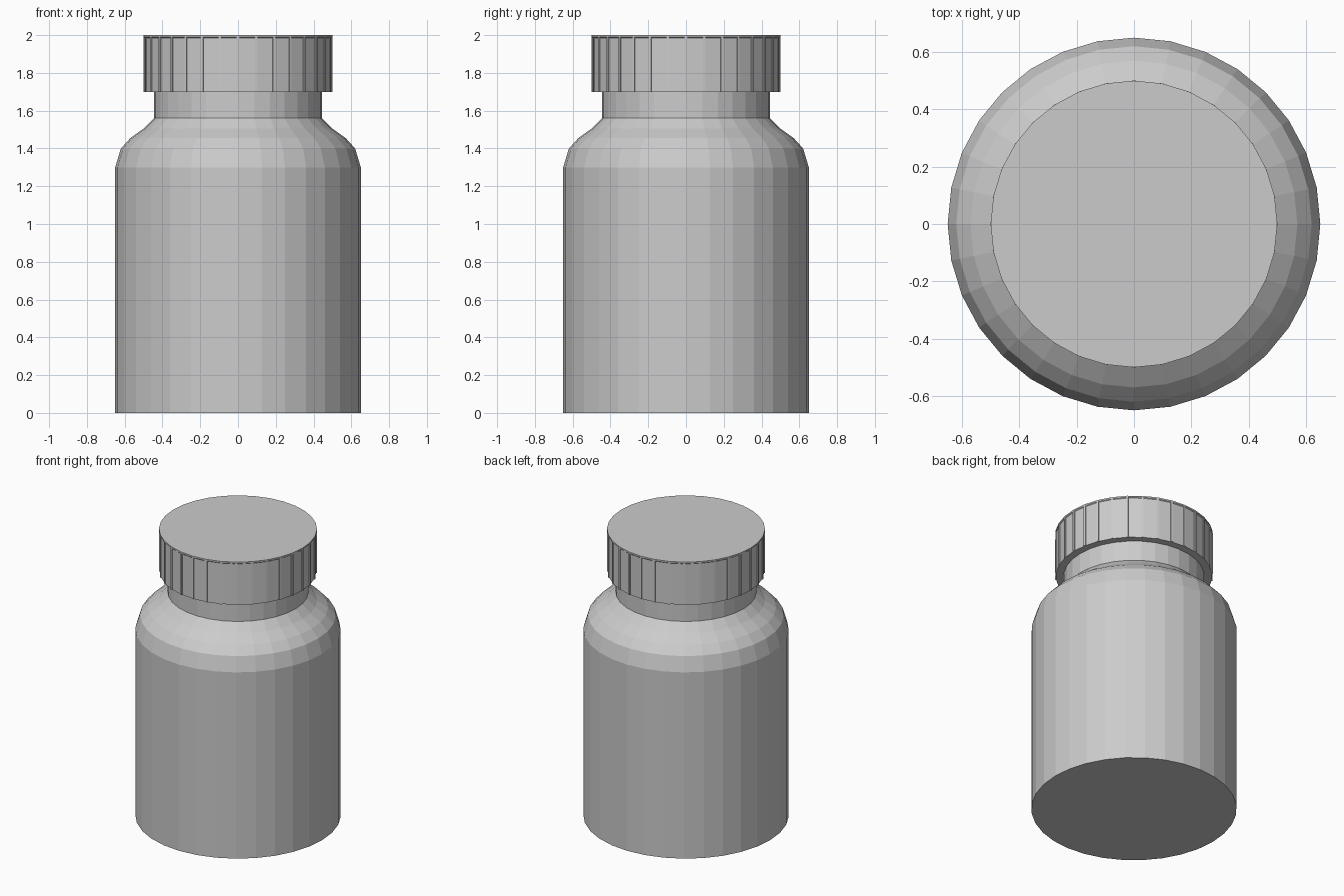
import bpy, bmesh
from math import sin, cos, pi

if "Cube" in bpy.data.objects:
    bpy.data.objects.remove(bpy.data.objects["Cube"])

SIDES = 32


def lathe(name, profile, sides=SIDES):
    """Closed faceted solid from (radius, z) rings."""
    bm = bmesh.new()
    rings = [[bm.verts.new((r * cos(2 * pi * i / sides), r * sin(2 * pi * i / sides), z))
              for i in range(sides)] for r, z in profile]
    for a, b in zip(rings, rings[1:]):
        for i in range(sides):
            j = (i + 1) % sides
            bm.faces.new((a[i], a[j], b[j], b[i]))
    bm.faces.new(rings[0][::-1])
    bm.faces.new(rings[-1])
    mesh = bpy.data.meshes.new(name)
    bm.to_mesh(mesh)
    bm.free()
    obj = bpy.data.objects.new(name, mesh)
    bpy.context.collection.objects.link(obj)
    return obj


# Bottle: straight body, stepped shoulder and neck
lathe("bottle_body", [(0.65, 0), (0.65, 1.30), (0.62, 1.40), (0.57, 1.455),
                      (0.50, 1.505), (0.445, 1.56), (0.445, 1.72)])

# Screw cap
lathe("cap", [(0.495, 1.70), (0.495, 1.985), (0.50, 1.99), (0.50, 2.0)])

# Thin grip ridges around the cap
for i in range(SIDES):
    a = 2 * pi * i / SIDES
    bpy.ops.mesh.primitive_cube_add(size=1, location=(0.4925 * cos(a), 0.4925 * sin(a), 1.845),
                                    rotation=(0, 0, a))
    ridge = bpy.context.object
    ridge.name = f"cap_ridge_{i + 1}"
    ridge.scale = (0.015, 0.014, 0.29)
